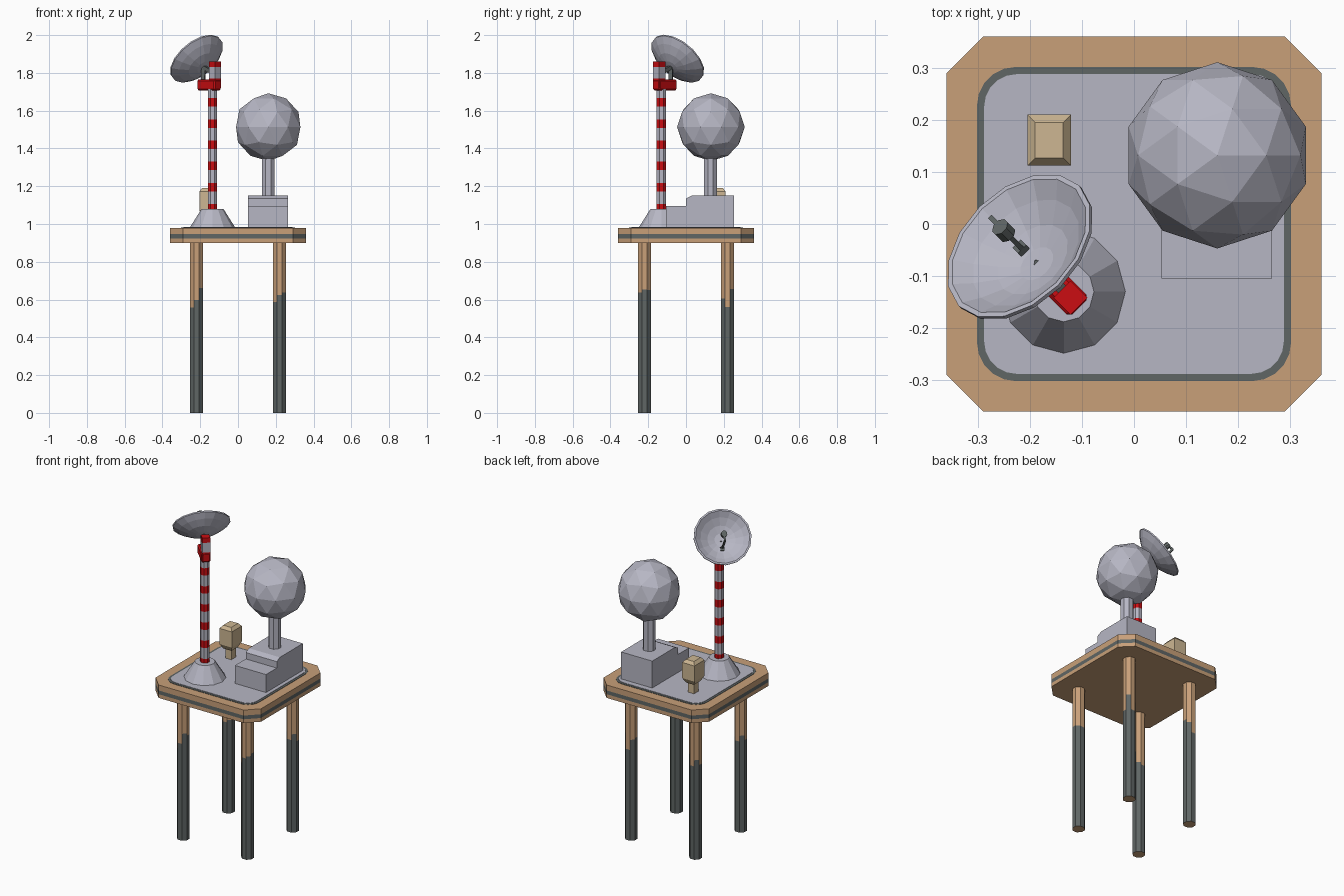
import bpy, bmesh, math, random
from mathutils import Vector, Matrix

if "Cube" in bpy.data.objects:
    bpy.data.objects.remove(bpy.data.objects["Cube"])

random.seed(4)

def mat(name, rgb):
    m = bpy.data.materials.new(name)
    m.diffuse_color = (*rgb, 1)
    m.use_nodes = True
    m.node_tree.nodes["Principled BSDF"].inputs["Base Color"].default_value = m.diffuse_color
    return m

GREY = mat("light_grey", (0.47, 0.47, 0.55))
TAN = mat("tan_wood", (0.58, 0.35, 0.19))
DARK = mat("dark_grey", (0.115, 0.132, 0.13))
RED = mat("red", (0.60, 0.004, 0.006))
CREAM = mat("cream", (0.61, 0.47, 0.29))

def finish(name, bm, mats, matrix=None):
    bmesh.ops.recalc_face_normals(bm, faces=bm.faces)
    if matrix:
        bm.transform(matrix)
    me = bpy.data.meshes.new(name)
    bm.to_mesh(me)
    bm.free()
    for m in mats:
        me.materials.append(m)
    ob = bpy.data.objects.new(name, me)
    bpy.context.collection.objects.link(ob)
    return ob

def circle(n, r, rot=0):
    return [(r * math.cos(rot + math.tau * i / n), r * math.sin(rot + math.tau * i / n)) for i in range(n)]

def loft(name, rings, mats, idx=None, matrix=None):
    """Skin a list of (outline, z); idx gives the material of each band."""
    bm = bmesh.new()
    loops = [[bm.verts.new((x, y, z)) for x, y in o] for o, z in rings]
    n = len(loops[0])
    idx = idx or [0] * (len(rings) - 1)
    for k, (a, b) in enumerate(zip(loops, loops[1:])):
        for i in range(n):
            j = (i + 1) % n
            bm.faces.new((a[i], a[j], b[j], b[i])).material_index = idx[k]
    bm.faces.new(loops[0]).material_index = idx[0]
    bm.faces.new(loops[-1]).material_index = idx[-1]
    return finish(name, bm, mats, matrix)

def rect(hx, hy):
    return [(-hx, -hy), (hx, -hy), (hx, hy), (-hx, hy)]

def rounded(h, r, seg):
    """Square outline with cut (seg=1) or rounded corners."""
    pts = []
    for q, (sx, sy) in enumerate(((1, 1), (-1, 1), (-1, -1), (1, -1))):
        for i in range(seg + 1):
            a = math.pi / 2 * (q + i / seg)
            pts.append((sx * (h - r) + r * math.cos(a), sy * (h - r) + r * math.sin(a)))
    return pts

def rod(name, a, b, r, n, m):
    a, b = Vector(a), Vector(b)
    d = b - a
    mx = Matrix.Translation(a) @ d.to_track_quat('Z', 'Y').to_matrix().to_4x4()
    return loft(name, [(circle(n, r, math.pi / n), 0), (circle(n, r, math.pi / n), d.length)], [m], None, mx)

T = Matrix.Translation
OCT = math.pi / 8

# Table top with a dark stripe round the edge
edge = rounded(0.36, 0.07, 1)
loft("table_top", [(edge, z) for z in (0.90, 0.923, 0.946, 0.98)], [TAN, DARK], [0, 1, 0])
loft("top_border", [(rounded(0.302, 0.075, 5), z) for z in (0.978, 0.982)], [DARK])
loft("top_panel", [(rounded(0.288, 0.062, 5), z) for z in (0.978, 0.984)], [GREY])

# Legs: dark lower paint ends at an uneven height on each side
for sx, nx in ((-1, "left"), (1, "right")):
    for sy, ny in ((-1, "front"), (1, "back")):
        bm = bmesh.new()
        pts = circle(8, 0.037, OCT)
        for i in range(8):
            (x0, y0), (x1, y1) = pts[i], pts[(i + 1) % 8]
            h = random.uniform(0.55, 0.67)
            for k, (za, zb) in enumerate(((0, h), (h, 0.905))):
                f = bm.faces.new([bm.verts.new(p) for p in
                                  ((x0, y0, za), (x1, y1, za), (x1, y1, zb), (x0, y0, zb))])
                f.material_index = k
        bm.faces.new([bm.verts.new((x, y, 0)) for x, y in reversed(pts)]).material_index = 1
        me_ob = bpy.data.meshes.new(f"{ny}_{nx}_leg")
        bm.transform(T((0.22 * sx, 0.22 * sy, 0)))
        bm.to_mesh(me_ob)
        bm.free()
        me_ob.materials.append(DARK)
        me_ob.materials.append(TAN)
        bpy.context.collection.objects.link(bpy.data.objects.new(me_ob.name, me_ob))

# Mast with conical foot and red bands
MAST = T((-0.135, -0.13, 0))
loft("mast_foot", [(circle(12, 0.121), 0.98), (circle(12, 0.058), 1.08)], [GREY], None, MAST)
zs, ids = [1.06], []
for k in range(6):
    zs += [1.106 + 0.112 * k, 1.173 + 0.112 * k]
    ids += [1, 0]
zs[-1] = 1.73
loft("mast_pole", [(circle(8, 0.027, OCT), z) for z in zs], [GREY, RED], ids, MAST)

# Mast head and bracket, turned 45 degrees
R45 = Matrix.Rotation(math.radians(135), 4, 'Z')
loft("mast_head", [(rect(0.023, 0.023), z) for z in (1.72, 1.77, 1.83, 1.86)],
     [GREY, RED], [1, 0, 1], T((-0.122, -0.142, 0)) @ R45)
br = loft("bracket", [(rect(0.068, 0.027), z) for z in (1.708, 1.766)], [RED], None,
          T((-0.153, -0.112, 0)) @ R45)
bv = br.modifiers.new("bevel", 'BEVEL')
bv.width, bv.segments = 0.008, 1

# Dish, built along its own axis and then tilted
n = Vector((-0.535, 0.535, 0.65)).normalized()
u = (Vector((0, 0, 1)) - n * n.z).normalized()
v = u.cross(n)
DISH = T((-0.219, -0.044, 1.875)) @ Matrix((v, u, n)).transposed().to_4x4()
depth = 0.068
prof = [(r, depth * ((r / 0.164) ** 2 - 1)) for r in (0.04, 0.085, 0.13, 0.164)]
outer = [(circle(16, r), z - 0.004) for r, z in prof]
inner = [(circle(16, r * 0.94), z + 0.004) for r, z in reversed(prof)]
loft("dish", [(circle(16, 0.006), -depth - 0.004)] + outer + [(circle(16, 0.164), 0.004)] + inner
     + [(circle(16, 0.006), -depth + 0.006)], [GREY], None, DISH)

# Feed arm hooking over to the receiver, and the dish supports
P = lambda a, b: DISH @ Vector((0, a, b))
rod("feed_foot", P(-0.055, -0.058), P(-0.055, -0.045), 0.016, 4, DARK)
rod("feed_arm", P(-0.05, -0.06), P(-0.04, 0.07), 0.007, 4, DARK)
rod("feed_hook", P(-0.042, 0.067), P(0.0, 0.066), 0.007, 4, DARK)
rod("receiver", P(0.0, 0.045), P(0.0, 0.072), 0.018, 8, DARK)
rod("dish_strut", (-0.185, -0.08, 1.75), P(0, -depth), 0.014, 4, DARK)
rod("dish_arm", (-0.13, -0.134, 1.80), P(0, -depth), 0.014, 4, DARK)

# Equipment cabinet: stepped side profile swept across x
prof = [(-0.105, 0.98), (0.254, 0.98), (0.254, 1.15), (0.03, 1.15), (0.0, 1.135), (0.0, 1.095), (-0.105, 1.095)]
YZ = Matrix(((0, 0, 1, 0), (1, 0, 0, 0), (0, 1, 0, 0), (0, 0, 0, 1)))
loft("cabinet", [(prof, 0.053), (prof, 0.265)], [GREY], None, YZ)

# Faceted dome on its post
loft("dome_post", [(circle(8, 0.037, OCT), 1.14), (circle(8, 0.037, OCT), 1.37)], [GREY], None,
     T((0.16, 0.13, 0)))
bm = bmesh.new()
bmesh.ops.create_icosphere(bm, subdivisions=2, radius=0.179)
finish("dome", bm, [GREY], T((0.16, 0.132, 1.513)))

# Small sensor box on a stub post
BOX = T((-0.163, 0.161, 0))
loft("sensor_post", [(rect(0.02, 0.022), 0.98), (rect(0.02, 0.022), 1.06)], [CREAM], None, BOX)
loft("sensor_box", [(rect(0.027, 0.032), 1.045), (rect(0.042, 0.049), 1.075),
                    (rect(0.042, 0.049), 1.172), (rect(0.027, 0.034), 1.19)], [CREAM], None, BOX)
